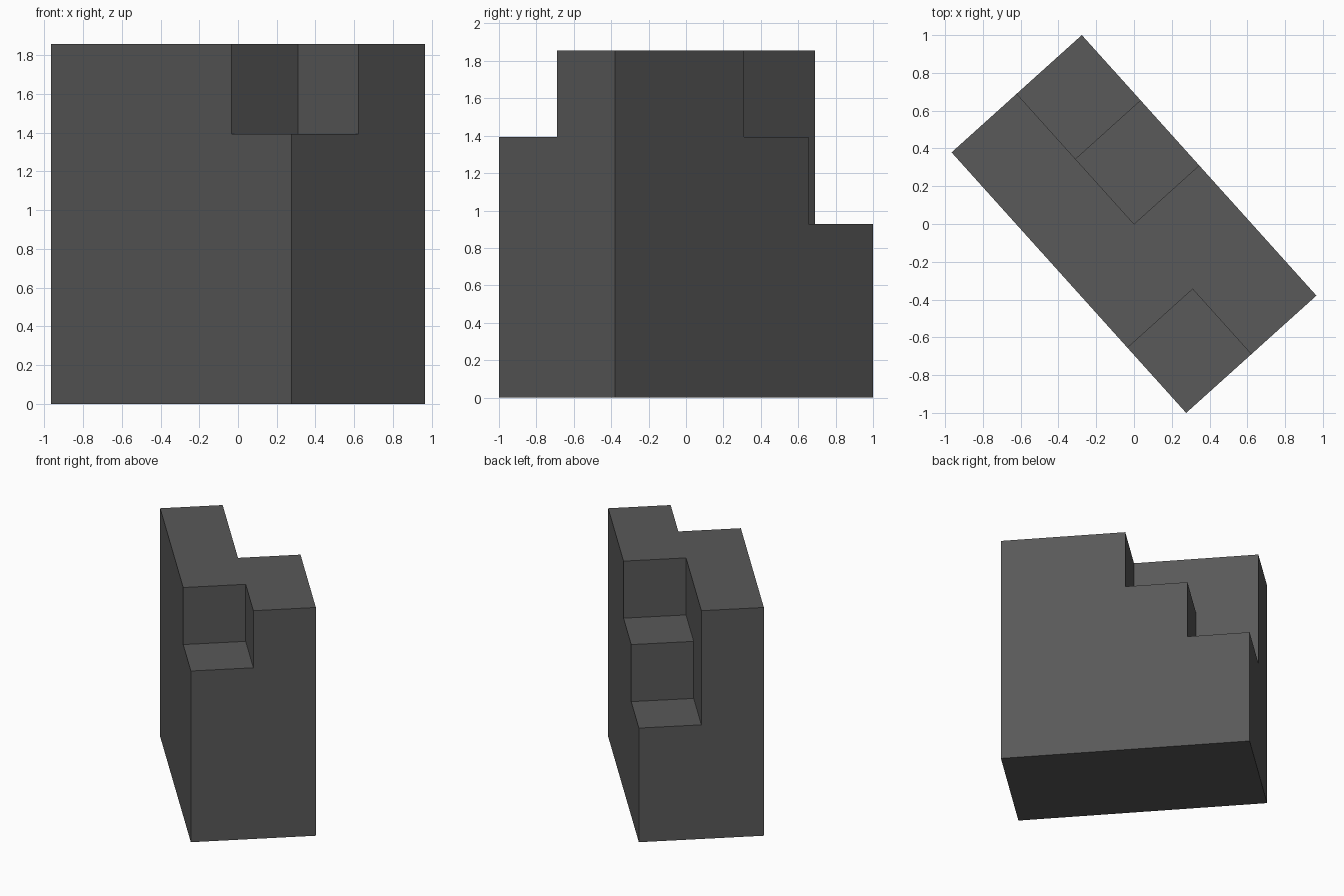
import bpy, bmesh, math

if "Cube" in bpy.data.objects:
    bpy.data.objects.remove(bpy.data.objects["Cube"])

S = 0.464                    # one step unit; the block is 2 x 4 x 4 units
TURN = math.radians(42.0)    # rotation of the block about z


def prism(name, profile, u0, u1):
    """Extrude a (v, z) profile along local x from u0 to u1, in step units."""
    bm = bmesh.new()
    face = bm.faces.new([bm.verts.new((u0 * S, v * S, z * S)) for v, z in profile])
    ext = bmesh.ops.extrude_face_region(bm, geom=[face])
    moved = [g for g in ext["geom"] if isinstance(g, bmesh.types.BMVert)]
    bmesh.ops.translate(bm, verts=moved, vec=((u1 - u0) * S, 0, 0))
    bmesh.ops.recalc_face_normals(bm, faces=bm.faces)
    mesh = bpy.data.meshes.new(name)
    bm.to_mesh(mesh)
    bm.free()
    obj = bpy.data.objects.new(name, mesh)
    bpy.context.collection.objects.link(obj)
    obj.rotation_euler.z = TURN
    return obj


# Main block
block = prism("stepped_block", [(-2, 0), (2, 0), (2, 4), (-2, 4)], -1, 1)
grey = bpy.data.materials.new("dark grey")
grey.diffuse_color = (0.1, 0.1, 0.1, 1)
grey.use_nodes = True
grey.node_tree.nodes["Principled BSDF"].inputs["Base Color"].default_value = grey.diffuse_color
block.data.materials.append(grey)

# Corner notch at the front, two-step stair at the back
cutters = [
    prism("front_notch_cutter", [(-3, 3), (-1, 3), (-1, 5), (-3, 5)], -2, 0),
    prism("back_stair_cutter",
          [(0, 3), (1, 3), (1, 2), (3, 2), (3, 5), (0, 5)], 0, 2),
]
for cutter in cutters:
    cutter.hide_render = True
    cutter.display_type = 'WIRE'
    mod = block.modifiers.new(cutter.name, 'BOOLEAN')
    mod.operation = 'DIFFERENCE'
    mod.solver = 'EXACT'
    mod.object = cutter
